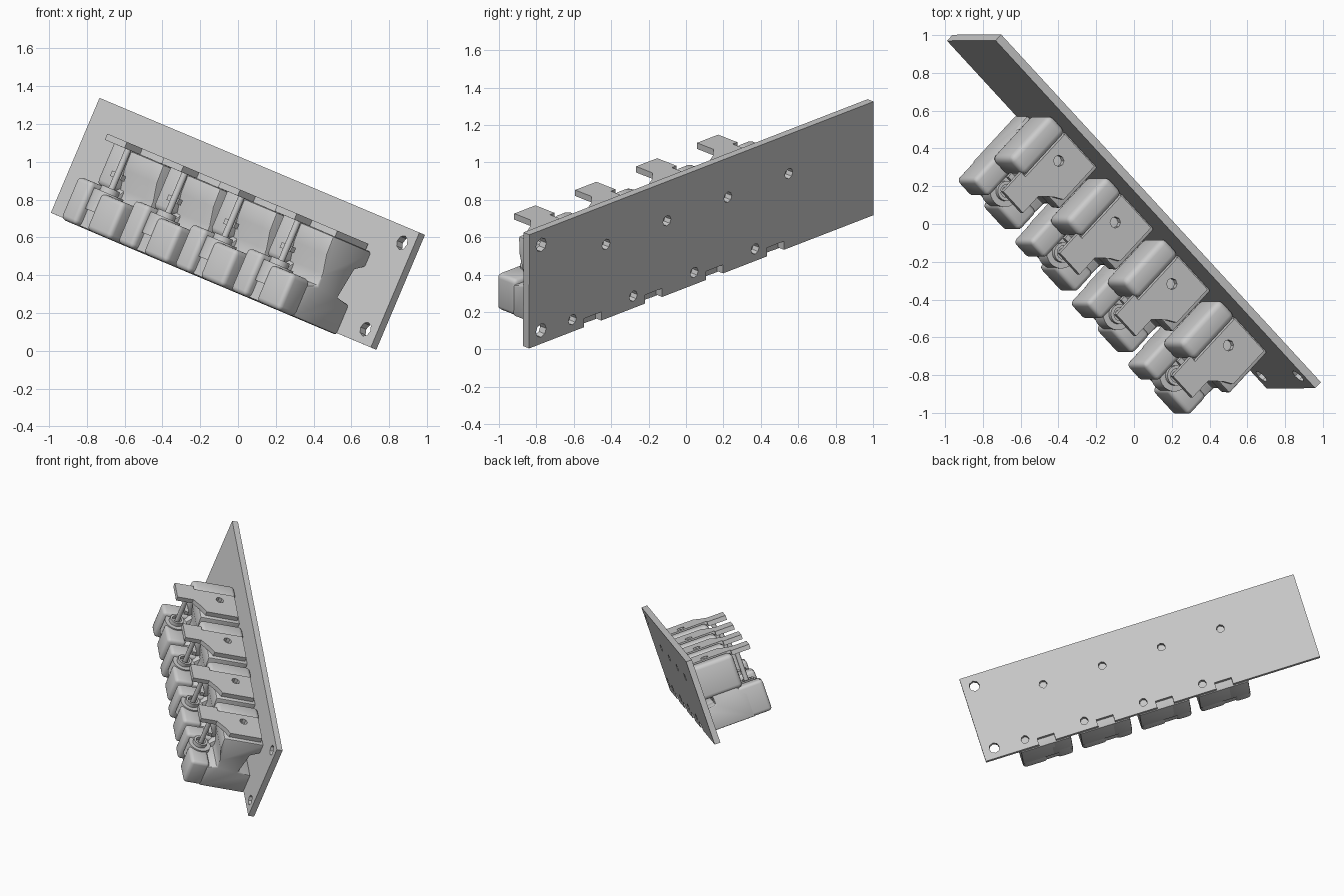
import bpy, bmesh, math
from mathutils import Matrix, Vector

if "Cube" in bpy.data.objects:
    bpy.data.objects.remove(bpy.data.objects["Cube"])

# Tilted frame: local x runs along the plate, -y points out of its front, z is up the plate
X = Vector((0.651, -0.708, -0.274)).normalized()
Z = Vector((0.392, 0, 0.920))
Z = (Z - X * Z.dot(X)).normalized()
Y = Z.cross(X)
FRAME = Matrix((X, Y, Z)).transposed().to_4x4()
FRAME.translation = (-0.99, 0.97, 0.73)


def make(name, bm, bevel=0.0, seg=3, helper=False):
    bmesh.ops.recalc_face_normals(bm, faces=bm.faces)
    if bevel:
        edges = [e for e in bm.edges if e.calc_face_angle(0) > 0.6]
        bmesh.ops.bevel(bm, geom=edges, offset=bevel, segments=seg,
                        profile=0.5, affect='EDGES', clamp_overlap=True)
    me = bpy.data.meshes.new(name)
    bm.to_mesh(me)
    bm.free()
    ob = bpy.data.objects.new(name, me)
    bpy.context.collection.objects.link(ob)
    ob.hide_render = helper
    return ob


def prism(name, pts, vec, **kw):
    bm = bmesh.new()
    f = bm.faces.new([bm.verts.new(p) for p in pts])
    r = bmesh.ops.extrude_face_region(bm, geom=[f])
    bmesh.ops.translate(bm, vec=vec, verts=[v for v in r['geom'] if isinstance(v, bmesh.types.BMVert)])
    return make(name, bm, **kw)


def box(name, u, d, c, **kw):
    """Box from ranges: u along plate, d out of the front, c up the plate."""
    pts = [(u[0], -d[0], c[0]), (u[1], -d[0], c[0]), (u[1], -d[1], c[0]), (u[0], -d[1], c[0])]
    return prism(name, pts, (0, 0, c[1] - c[0]), **kw)


def cyl(name, pos, r, length, axis='Z', n=20, **kw):
    bm = bmesh.new()
    rot = Matrix.Rotation(math.pi / 2, 4, 'X') if axis == 'Y' else Matrix()
    bmesh.ops.create_cone(bm, cap_ends=True, segments=n, radius1=r, radius2=r,
                          depth=length, matrix=Matrix.Translation(pos) @ rot)
    return make(name, bm, **kw)


def cut(ob, cutters):
    for c in cutters:
        m = ob.modifiers.new("cut", 'BOOLEAN')
        m.operation, m.object, m.solver = 'DIFFERENCE', c, 'EXACT'
    bpy.context.view_layer.update()
    me = bpy.data.meshes.new_from_object(ob.evaluated_get(bpy.context.evaluated_depsgraph_get()))
    ob.modifiers.clear()
    ob.data = me
    for c in cutters:
        bpy.data.objects.remove(c)


# Back plate with mounting holes, module holes and edge notches
STEP, FIRST = 0.46, 0.56
plate = box("back_plate", (0, 2.6), (-0.045, 0), (0, 0.66))
holes = [cyl("hole", (2.51, 0.02, c), 0.039, 0.2, 'Y', 8, helper=True) for c in (0.078, 0.575)]
for i in range(4):
    a = FIRST + STEP * i
    holes.append(cyl("hole", (a + 0.08, 0.02, 0.432), 0.03, 0.2, 'Y', 8, helper=True))
    holes.append(cyl("hole", (a + 0.333, 0.02, 0.07), 0.03, 0.2, 'Y', 8, helper=True))
    holes.append(box("notch", (a + 0.115, a + 0.245), (-0.1, 0.1), (-0.1, 0.05), helper=True))
cut(plate, holes)
plate.matrix_world = FRAME

# Main housing: side profile (out, up) with a recess behind it and a concave front
profile = [(0, -0.01), (0, 0.16), (0.10, 0.174), (0.066, 0.345), (0, 0.38), (0, 0.465),
           (0.31, 0.465), (0.305, 0.36), (0.275, 0.26), (0.275, 0.19), (0.35, 0.17), (0.35, -0.01)]
housing = prism("housing", [(0.12, -d, c) for d, c in profile], (0.27, 0, 0), bevel=0.012, seg=2)

low = [(0, -0.01), (0, 0.16), (0.10, 0.174), (0.09, 0.26), (0.27, 0.26), (0.35, 0.17), (0.35, -0.01)]
parts = [
    housing,
    prism("housing_left", [(0, -d, c) for d, c in low], (0.16, 0, 0), bevel=0.01, seg=2),
    # Rounded blocks
    box("upper_block", (-0.01, 0.12), (0, 0.335), (0.23, 0.495), bevel=0.032),
    box("left_foot_block", (0, 0.125), (0.24, 0.485), (-0.01, 0.235), bevel=0.025),
    box("right_foot_block", (0.2, 0.39), (0.33, 0.475), (-0.01, 0.2), bevel=0.025),
    box("foot_bridge", (0.1, 0.24), (0.3, 0.44), (-0.005, 0.12)),
    # Boss, screw collar and pin
    cyl("boss", (0.175, -0.39, 0.15), 0.085, 0.12, n=24),
    cyl("pin", (0.175, -0.385, 0.34), 0.018, 0.3, n=12),
    box("pin_bracket", (0.10, 0.185), (0.33, 0.36), (0.30, 0.33)),
]
collar = cyl("screw_collar", (0.175, -0.39, 0.19), 0.053, 0.1, n=20)
cut(collar, [cyl("bore", (0.175, -0.39, 0.23), 0.036, 0.08, n=16, helper=True)])
parts.append(collar)

# Contact strip on top, with a narrow tip and a screw hole
outline = [(0.12, 0.02), (0.36, 0.02), (0.36, 0.27), (0.31, 0.30), (0.245, 0.36),
           (0.245, 0.485), (0.085, 0.485), (0.085, 0.34), (0.12, 0.34)]
strip = prism("contact_strip", [(u, -d, 0.465) for u, d in outline], (0, 0, 0.035))
cut(strip, [cyl("strip_hole", (0.195, -0.145, 0.5), 0.03, 0.2, n=8, helper=True)])
parts.append(strip)

# Repeat the module along the plate
everything = [plate]
for i in range(4):
    for p in parts:
        ob = p
        if i:
            ob = bpy.data.objects.new(p.name.split('.')[0] + f"_{i + 1}", p.data)
            bpy.context.collection.objects.link(ob)
        ob.matrix_world = FRAME @ Matrix.Translation((FIRST + STEP * i, 0, 0))
        everything.append(ob)

bpy.ops.object.select_all(action='DESELECT')
for ob in [plate] + parts:
    ob.select_set(True)
bpy.context.view_layer.objects.active = plate
bpy.ops.object.shade_smooth_by_angle(angle=math.radians(35))
